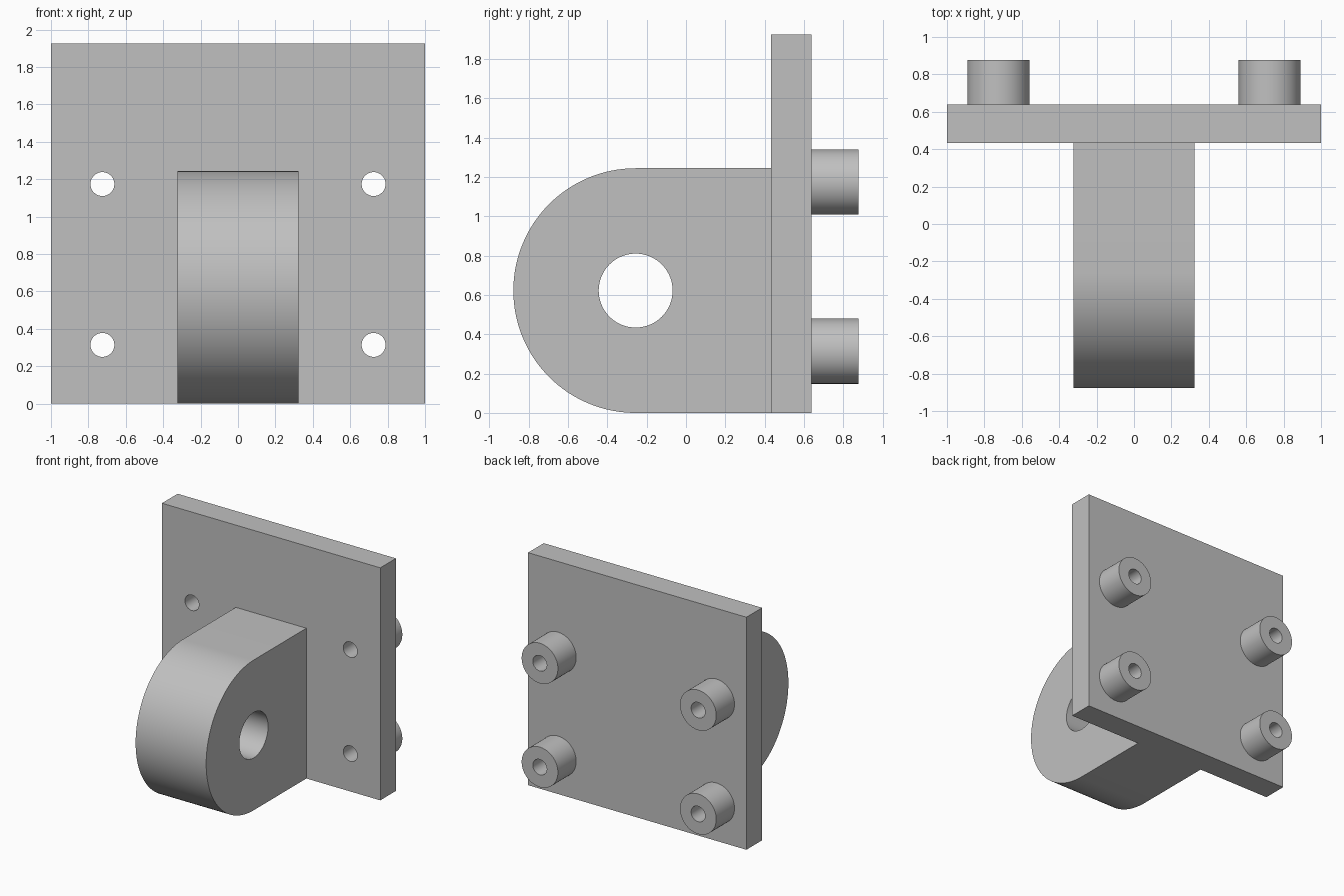
import bpy, bmesh, math
from mathutils import Vector

if "Cube" in bpy.data.objects:
    bpy.data.objects.remove(bpy.data.objects["Cube"])

# Main dimensions
PLATE_FRONT, PLATE_BACK, BOSS_BACK = 0.433, 0.638, 0.877
PLATE_TOP = 1.925
LUG_R, LUG_Y, LUG_HALF = 0.622, -0.256, 0.323
BOLT_X, BOLT_Z = 0.725, (0.314, 1.174)

grey = bpy.data.materials.new("light_grey")
grey.diffuse_color = (0.527, 0.527, 0.527, 1)
grey.use_nodes = True
grey.node_tree.nodes["Principled BSDF"].inputs["Base Color"].default_value = grey.diffuse_color


def circle(cx, cy, r, n=64, start=0.0, sweep=2 * math.pi, closed=True):
    steps = n if closed else n + 1
    return [(cx + r * math.cos(start + sweep * i / n),
             cy + r * math.sin(start + sweep * i / n)) for i in range(steps)]


def prism(name, profile, axis, lo, hi):
    """Extrude a profile: (x, z) along y, or (y, z) along x."""
    bm = bmesh.new()
    place = (lambda a, b: (a, lo, b)) if axis == "y" else (lambda a, b: (lo, a, b))
    face = bm.faces.new([bm.verts.new(place(a, b)) for a, b in profile])
    ext = bmesh.ops.extrude_face_region(bm, geom=[face], use_keep_orig=True)
    move = Vector((0, hi - lo, 0)) if axis == "y" else Vector((hi - lo, 0, 0))
    verts = [g for g in ext["geom"] if isinstance(g, bmesh.types.BMVert)]
    bmesh.ops.translate(bm, vec=move, verts=verts)
    bmesh.ops.recalc_face_normals(bm, faces=bm.faces)
    mesh = bpy.data.meshes.new(name)
    bm.to_mesh(mesh)
    bm.free()
    mesh.materials.append(grey)
    obj = bpy.data.objects.new(name, mesh)
    bpy.context.collection.objects.link(obj)
    return obj


def finish(obj, cutters):
    """Drill the holes, then shade curved walls smooth."""
    bpy.ops.object.select_all(action="DESELECT")
    bpy.context.view_layer.objects.active = obj
    obj.select_set(True)
    for cutter in cutters:
        mod = obj.modifiers.new("hole", "BOOLEAN")
        mod.operation, mod.solver, mod.object = "DIFFERENCE", "EXACT", cutter
        bpy.ops.object.modifier_apply(modifier=mod.name)
    bpy.ops.object.shade_smooth_by_angle(angle=math.radians(30))


# Mounting plate
plate = prism("mounting_plate", [(-1, 0), (1, 0), (1, PLATE_TOP), (-1, PLATE_TOP)],
              "y", PLATE_FRONT, PLATE_BACK)

# Rounded lug with its pin hole
arc = circle(LUG_Y, LUG_R, LUG_R, 64, math.pi / 2, math.pi, closed=False)
lug = prism("pivot_lug", arc + [(PLATE_FRONT, 0), (PLATE_FRONT, 2 * LUG_R)],
            "x", -LUG_HALF, LUG_HALF)
pin = prism("pin_cutter", circle(LUG_Y, LUG_R, 0.188), "x", -0.6, 0.6)
finish(lug, [pin])

# Four bosses behind the plate, bolt holes running through both
bolts = []
for x in (-BOLT_X, BOLT_X):
    for z in BOLT_Z:
        bolt = prism("bolt_cutter", circle(x, z, 0.064, 48), "y", 0.2, 1.1)
        boss = prism(f"{'left' if x < 0 else 'right'}_{'lower' if z < 1 else 'upper'}_boss",
                     circle(x, z, 0.166), "y", PLATE_BACK, BOSS_BACK)
        finish(boss, [bolt])
        bolts.append(bolt)
finish(plate, bolts)

# Remove the cutters
for cutter in bolts + [pin]:
    bpy.data.objects.remove(cutter)
